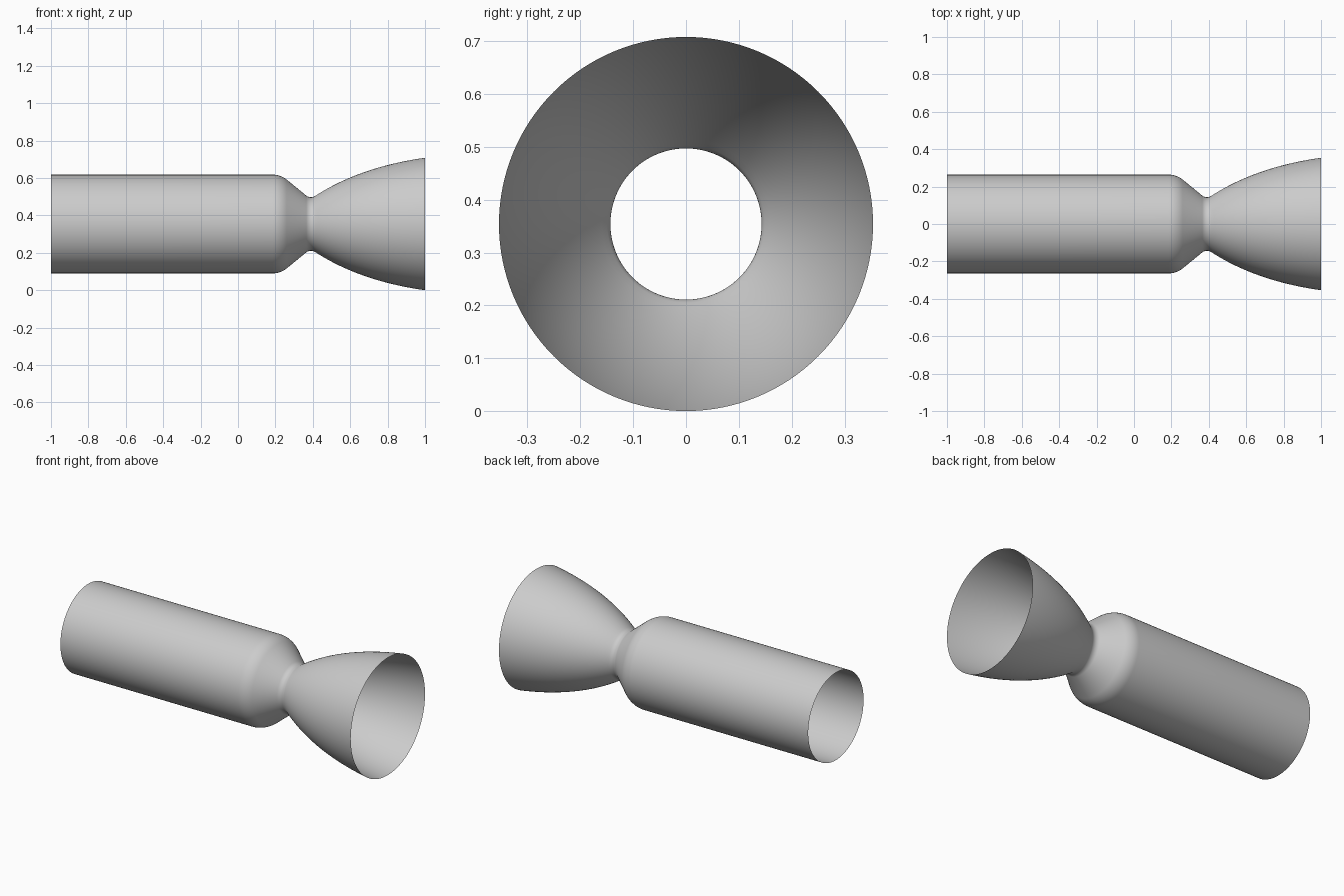
import bpy, bmesh
from math import sin, cos, tan, pi, radians
from mathutils import Vector, Matrix
from mathutils.geometry import interpolate_bezier

cube = bpy.data.objects.get("Cube")
if cube:
    bpy.data.objects.remove(cube)

AXIS_Z = 0.354
SEGMENTS = 128

metal = bpy.data.materials.new("light grey metal")
metal.use_nodes = True
grey = (0.6, 0.6, 0.6, 1)
metal.diffuse_color = grey
metal.node_tree.nodes["Principled BSDF"].inputs["Base Color"].default_value = grey


def arc(cx, cr, radius, start, end, steps=10):
    """Points (x, radius) on a fillet, angles in degrees."""
    angles = [radians(start + (end - start) * i / steps) for i in range(steps + 1)]
    return [(cx + radius * cos(a), cr + radius * sin(a)) for a in angles]


def revolve(name, profile):
    """Turn an open profile about the long axis into a thin shell."""
    bm = bmesh.new()
    verts = [bm.verts.new((x, 0, r)) for x, r in profile]
    edges = [bm.edges.new(pair) for pair in zip(verts, verts[1:])]
    bmesh.ops.spin(bm, geom=verts + edges, cent=(0, 0, 0), axis=(1, 0, 0),
                   angle=2 * pi, steps=SEGMENTS, use_merge=True)
    bmesh.ops.remove_doubles(bm, verts=bm.verts, dist=1e-5)
    # Point the faces outward
    bm.normal_update()
    face = next(iter(bm.faces))
    centre = face.calc_center_median()
    if face.normal.dot(Vector((0, centre.y, centre.z))) < 0:
        bmesh.ops.reverse_faces(bm, faces=bm.faces)
    for f in bm.faces:
        f.smooth = True
    mesh = bpy.data.meshes.new(name)
    bm.to_mesh(mesh)
    bm.free()
    mesh.materials.append(metal)
    obj = bpy.data.objects.new(name, mesh)
    obj.location.z = AXIS_Z
    bpy.context.collection.objects.link(obj)
    return obj


# Chamber: straight barrel, rounded shoulder, cone narrowing to the throat
chamber_r, throat_r, throat_x = 0.264, 0.143, 0.39
shoulder, fillet, slope = 0.12, 0.04, 39
profile = [(-1, chamber_r), (-0.4, chamber_r)]
profile += arc(0.185, chamber_r - shoulder, shoulder, 90, 90 - slope)

# Throat: small rounded neck, ending at the angle the bell starts with
bell_slope = 33
profile += arc(throat_x, throat_r + fillet, fillet, 270 - slope, 270 + bell_slope)

# Bell: curve flaring out to the wide open rim
start, rim = Vector((*profile[-1], 0)), Vector((1, 0.354, 0))
rise, rim_rise = tan(radians(bell_slope)), tan(radians(8))
run = (rim.y - start.y - rim_rise * (rim.x - start.x)) / (rise - rim_rise)
control = start + Vector((run, run * rise, 0))
bell = interpolate_bezier(start, start.lerp(control, 2 / 3),
                          rim.lerp(control, 2 / 3), rim, 32)
profile += [(p.x, p.y) for p in bell[1:]]

revolve("nozzle_shell", profile)
